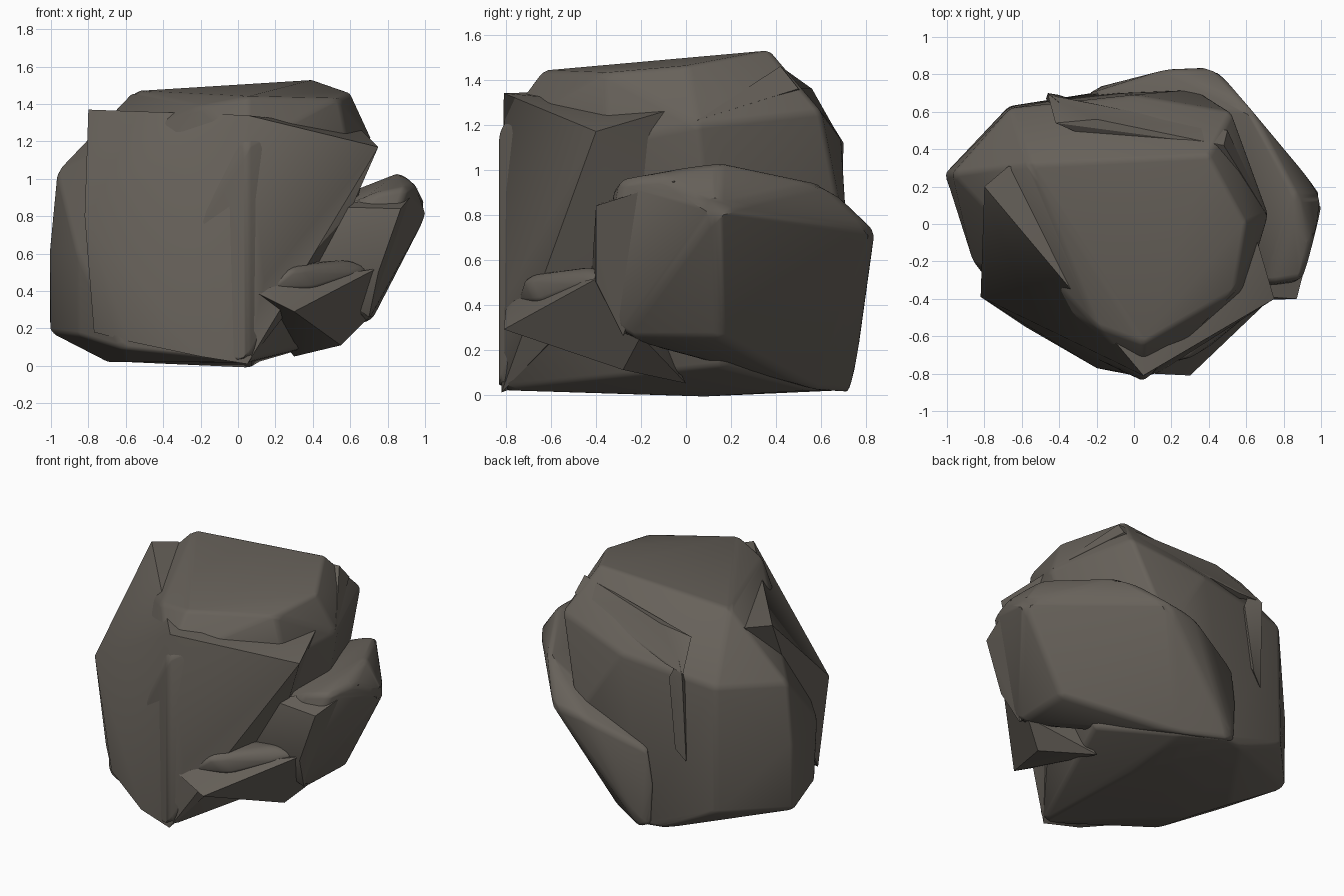
import bpy
import bmesh
import math
from mathutils import Vector

old = bpy.data.objects.get("Cube")
if old:
    bpy.data.objects.remove(old, do_unlink=True)

# Single stone colour
stone = bpy.data.materials.new("warm_grey_stone")
stone.use_nodes = True
colour = (0.135, 0.12, 0.102, 1)
stone.diffuse_color = colour
shader = stone.node_tree.nodes["Principled BSDF"]
shader.inputs["Base Color"].default_value = colour
shader.inputs["Roughness"].default_value = 0.9


def chunk(name, corners, bevel=0.0, segments=3, smooth_angle=30):
    """Stone piece: convex hull of a few corners, with optionally worn edges."""
    bm = bmesh.new()
    for corner in corners:
        bm.verts.new(Vector(corner))
    hull = bmesh.ops.convex_hull(bm, input=bm.verts[:])
    buried = [v for v in hull["geom_interior"] if isinstance(v, bmesh.types.BMVert)]
    bmesh.ops.delete(bm, geom=buried, context="VERTS")
    bmesh.ops.dissolve_limit(bm, angle_limit=math.radians(4),
                             verts=bm.verts[:], edges=bm.edges[:])
    bmesh.ops.recalc_face_normals(bm, faces=bm.faces[:])
    mesh = bpy.data.meshes.new(name)
    bm.to_mesh(mesh)
    bm.free()
    mesh.materials.append(stone)
    obj = bpy.data.objects.new(name, mesh)
    bpy.context.collection.objects.link(obj)
    bpy.ops.object.select_all(action="DESELECT")
    obj.select_set(True)
    bpy.context.view_layer.objects.active = obj
    if bevel:
        worn = obj.modifiers.new("worn_edges", "BEVEL")
        worn.width = bevel
        worn.segments = segments
        worn.limit_method = "ANGLE"
        worn.angle_limit = math.radians(12)
        bpy.ops.object.modifier_apply(modifier=worn.name)
    bpy.ops.object.shade_smooth_by_angle(angle=math.radians(smooth_angle))
    return obj


# Large worn boulder: top plateau, shoulder ring, foot ring and underside
chunk("main_boulder", [
    (-.56, .32, 1.47), (.4, .37, 1.53), (.6, 0, 1.46), (.54, -.36, 1.43), (.05, -.64, 1.44),
    (-.2, -.55, 1.39), (-.97, .27, 1.04), (-.66, .62, 1.06), (0, .69, 1.14), (.52, .6, 1.26),
    (.72, .05, 1.2), (.6, -.35, 1.12), (.05, -.84, 1.17),
    (-1.01, .27, .62), (-1.01, .26, .18), (-.67, .63, .2), (.33, .72, .65),
    (-.86, -.2, .6), (-.85, -.18, .16), (-.62, -.52, .09), (.05, -.84, .02),
    (.45, .15, .12), (.1, .56, .02), (-.17, .71, .02), (-.3, .68, .02), (-.7, .1, .02),
    (-.6, -.2, .02), (.05, .04, -.01),
], bevel=.055, smooth_angle=40)

# Sharp slab standing against the front
chunk("front_slab", [
    (-.8, .2, 1.37), (-.67, .31, 1.36), (-.33, -.37, 1.35), (.05, -.81, 1.34),
    (.75, -.4, 1.17), (.14, -.79, .45), (.05, -.82, .01), (-.2, -.77, .05),
    (-.58, -.55, .13), (-.77, -.34, .18), (-.82, -.39, .8),
    (.65, -.06, 1.27), (.5, -.25, .6),
], smooth_angle=40)

# Leaning side chunk with a worn crown
chunk("left_side_chunk", [
    (1.02, .14, .83), (.95, -.1, .97), (.91, -.29, .96), (.72, -.32, .92), (.87, .15, 1.04),
    (.62, .62, .94), (.43, .84, .73), (.18, .83, .7), (-.2, .71, .55), (-.24, .7, .3),
    (-.24, .69, .03), (-.17, .74, .01), (.12, .57, .02),
    (.74, -.38, .5), (.7, -.29, .25), (.72, .15, .25), (.4, -.3, .5), (.5, -.25, .8),
], bevel=.045, smooth_angle=45)

# Sharp plate along the front of the side chunk
chunk("left_side_plate", [
    (.96, -.05, .95), (.87, -.4, .84), (.52, -.38, .85), (.36, -.42, .52),
    (.75, -.4, .5), (.7, -.28, .26), (.6, 0, .6),
])

# Low wedge at the front corner, with a worn cap and a pebble
chunk("corner_wedge", [
    (.1, -.8, .39), (.3, -.81, .29), (.16, -.76, .43), (.74, -.39, .52),
    (.7, -.2, .26), (.55, -.28, .11), (.3, 0, .05), (.1, -.3, .3), (.5, -.2, .45),
])
chunk("corner_wedge_cap", [
    (.14, -.76, .4), (.3, -.72, .53), (.6, -.42, .57), (.74, -.38, .51),
    (.4, -.66, .4), (.2, -.45, .54), (.5, -.2, .5),
], bevel=.03, smooth_angle=45)
chunk("pebble", [
    (.6, -.28, .36), (.75, -.3, .4), (.73, -.2, .43), (.7, -.27, .5), (.6, -.22, .48),
], bevel=.02, smooth_angle=45)

# Thin shards breaking out along the back and upper edges
chunk("back_shard", [
    (-.46, .7, 1.12), (-.4, .65, 1.2), (-.34, .67, 1.07), (-.4, .69, .6),
    (-.47, .67, .52), (-.4, .5, .9),
])
chunk("upper_shard", [
    (.48, .42, 1.46), (-.2, .56, 1.36), (-.42, .54, 1.32), (-.46, .69, 1.13),
    (-.3, .66, 1.15), (.5, .5, 1.36), (.71, .05, 1.22), (.4, .3, 1.3),
])
